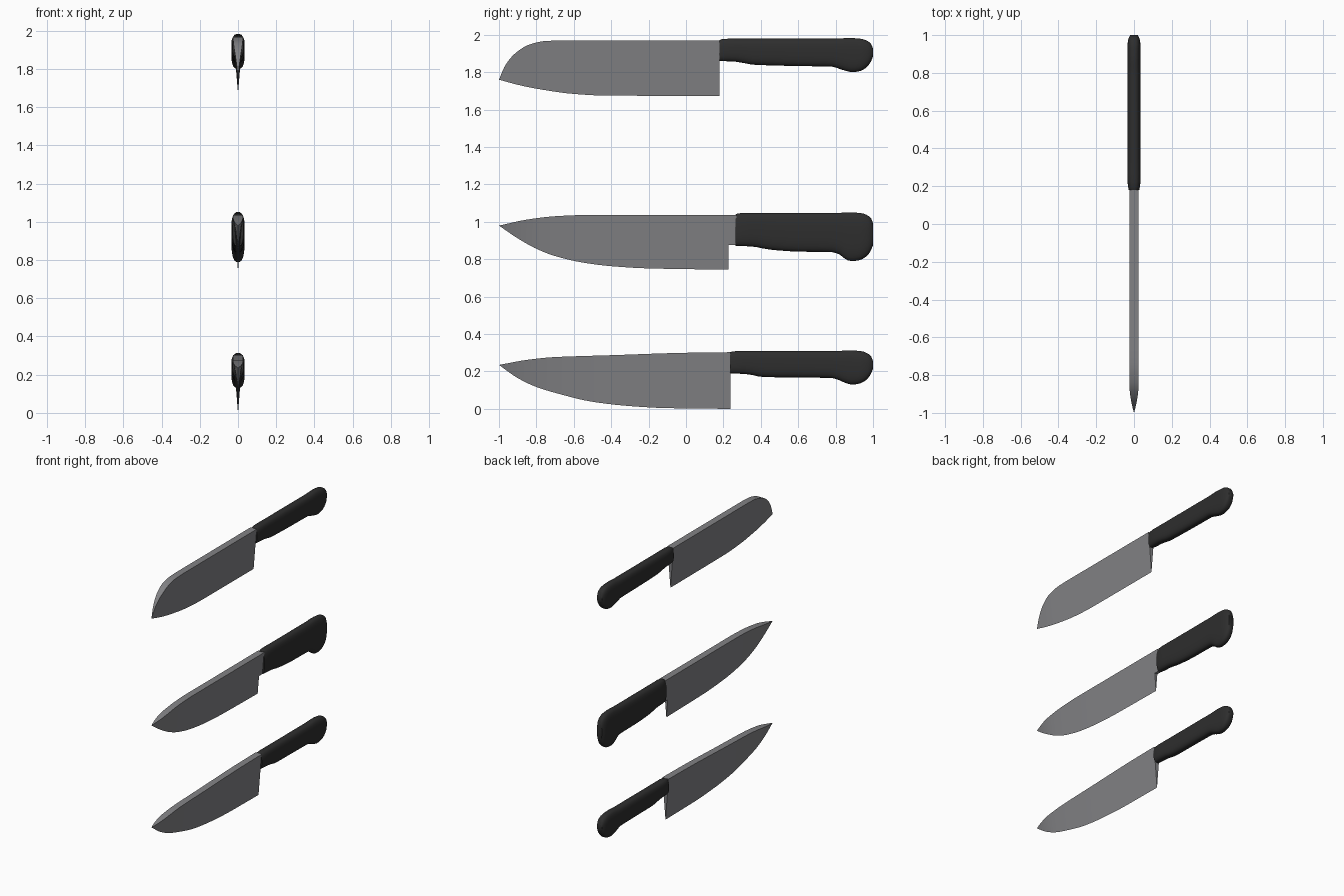
import bpy, bmesh, math

if "Cube" in bpy.data.objects:
    bpy.data.objects.remove(bpy.data.objects["Cube"])


def material(name, rgb):
    m = bpy.data.materials.new(name)
    m.diffuse_color = (*rgb, 1)
    m.use_nodes = True
    m.node_tree.nodes["Principled BSDF"].inputs["Base Color"].default_value = m.diffuse_color
    return m


STEEL = material("blade steel grey", (0.225, 0.225, 0.235))
BLACK = material("handle black", (0.027, 0.027, 0.027))


def curve(pts, y):
    """Smooth height of a profile line at y (monotone cubic)."""
    n = len(pts)
    d = [(pts[i + 1][1] - pts[i][1]) / (pts[i + 1][0] - pts[i][0]) for i in range(n - 1)]
    t = [d[0]] + [0 if a * b <= 0 else 2 * a * b / (a + b) for a, b in zip(d, d[1:])] + [d[-1]]
    for i in range(n - 1):
        if y <= pts[i + 1][0] + 1e-9:
            h = pts[i + 1][0] - pts[i][0]
            s = (y - pts[i][0]) / h
            return ((2*s**3 - 3*s*s + 1) * pts[i][1] + (s**3 - 2*s*s + s) * h * t[i]
                    + (3*s*s - 2*s**3) * pts[i + 1][1] + (s**3 - s*s) * h * t[i + 1])
    return pts[-1][1]


def loft(name, rings, mat, angle):
    """Skin a list of equal-length rings and cap both ends."""
    bm = bmesh.new()
    vs = [[bm.verts.new(p) for p in r] for r in rings]
    n = len(rings[0])
    for a, b in zip(vs, vs[1:]):
        for i in range(n):
            bm.faces.new((a[i], a[(i + 1) % n], b[(i + 1) % n], b[i]))
    bm.faces.new(vs[0])
    bm.faces.new(vs[-1])
    bmesh.ops.remove_doubles(bm, verts=bm.verts, dist=0.0004)
    bmesh.ops.recalc_face_normals(bm, faces=bm.faces)
    me = bpy.data.meshes.new(name)
    bm.to_mesh(me)
    bm.free()
    me.materials.append(mat)
    ob = bpy.data.objects.new(name, me)
    bpy.context.collection.objects.link(ob)
    bpy.ops.object.select_all(action='DESELECT')
    ob.select_set(True)
    bpy.context.view_layer.objects.active = ob
    bpy.ops.object.shade_smooth_by_angle(angle=math.radians(angle))


HALF = 0.025   # half thickness of the spine


def blade(name, top, bottom, step=None):
    """Wedge blade: thick spine, sharp edge, thinning to the tip."""
    def ring(y, zt, zb, w, wb):
        return [(-w, y, zt), (w, y, zt), (wb, y, zb), (-wb, y, zb)]
    end = bottom[-1][0]
    rings = []
    for i in range(37):
        y = -1 + (end + 1) * (i / 36) ** 1.7
        s = min(1, (y + 1) / 0.17)
        w = HALF * (1 - (1 - s) ** 2)
        rings.append(ring(y, curve(top, y), curve(bottom, y), w, 0))
    if step:   # notch between the heel and the handle
        zt = top[-1][1]
        wb = HALF * (step[1] - bottom[-1][1]) / (zt - bottom[-1][1])
        rings += [ring(y, zt, step[1], HALF, wb) for y in (end, step[0])]
    loft(name, rings, STEEL, 30)


def handle(name, start, top, front_bottom, back_bottom, knob):
    """Rounded grip with a dropped knob at the back."""
    low = [(start, front_bottom), (start + .09, front_bottom - .004),
           (start + .18, front_bottom - .02), (.6, back_bottom + .003),
           (.78, back_bottom), (.82, back_bottom - .012), (.86, knob + .006),
           (.89, knob), (.93, knob + .006), (.96, knob + .022),
           (.985, knob + .05), (1, knob + .085)]
    high = [(start, top - .008), (start + .02, top - .001), (.8, top - .001),
            (.87, top + .003), (.94, top - .002), (.975, top - .016),
            (.99, top - .03), (1, top - .055)]
    wide = [(start, .028), (start + .04, .035), (.94, .035), (.975, .031), (1, .02)]
    ys = [start + (.78 - start) * i / 14 for i in range(14)]
    ys += [start + .012] + [.78 + .22 * math.sin(math.pi / 2 * i / 16) for i in range(17)]
    rings = []
    for y in sorted(ys):
        zt, zb, w = curve(high, y), curve(low, y), curve(wide, y)
        ring = []
        for k in range(24):
            a = math.tau * (k + .5) / 24
            c, s = math.cos(a), math.sin(a)
            e = 0.7
            ring.append((w * math.copysign(abs(c) ** e, c), y,
                         (zt + zb) / 2 + (zt - zb) / 2 * math.copysign(abs(s) ** e, s)
                         / math.cos(0) / math.sin(math.tau * 5.5 / 24) ** e))
        rings.append(ring)
    loft(name, rings, BLACK, 50)


# upper knife: broad blade with a dropped tip
blade("upper_blade",
      [(-1, 1.76), (-.97, 1.83), (-.92, 1.895), (-.84, 1.947), (-.75, 1.967), (-.65, 1.97), (.18, 1.97)],
      [(-1, 1.76), (-.9, 1.733), (-.8, 1.712), (-.6, 1.684), (-.43, 1.675), (.18, 1.673)])
handle("upper_handle", .18, 1.98, 1.86, 1.83, 1.80)

# middle knife: pointed blade with a notched heel and deep grip
blade("middle_blade",
      [(-1, .98), (-.85, 1.012), (-.7, 1.03), (-.55, 1.036), (.265, 1.036)],
      [(-1, .98), (-.9, .912), (-.8, .856), (-.7, .817), (-.55, .782), (-.4, .763), (-.2, .751), (.227, .744)],
      step=(.27, .875))
handle("middle_handle", .265, 1.048, .872, .838, .79)

# lower knife: pointed blade with a curved belly
blade("lower_blade",
      [(-1, .235), (-.85, .262), (-.7, .277), (-.4, .287), (0, .3), (.237, .303)],
      [(-1, .235), (-.9, .165), (-.8, .117), (-.7, .086), (-.5, .038), (-.3, .015), (-.1, .004), (.237, 0)])
handle("lower_handle", .235, .31, .19, .165, .13)
